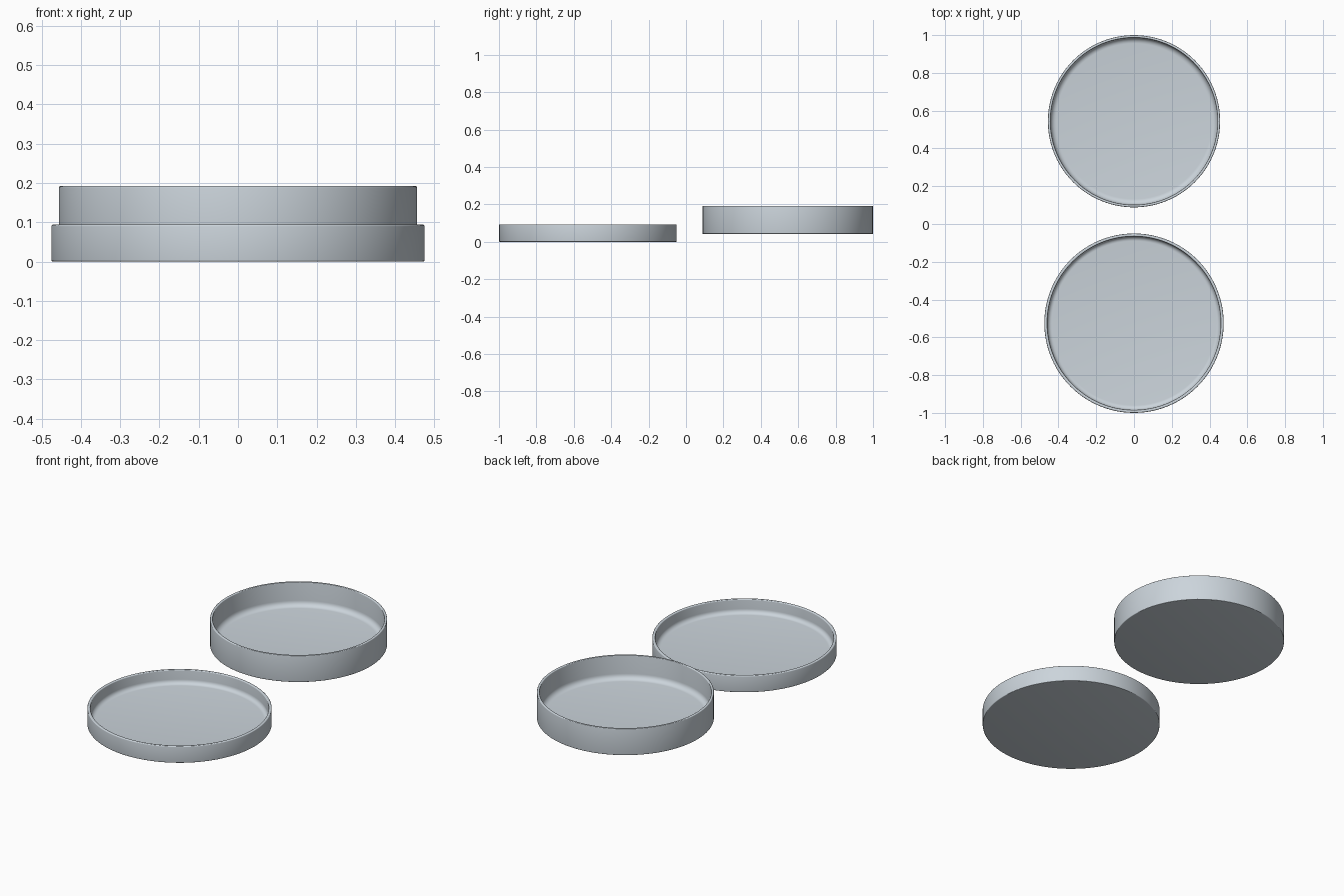
import bpy, bmesh, math

if "Cube" in bpy.data.objects:
    bpy.data.objects.remove(bpy.data.objects["Cube"])

glass = bpy.data.materials.new("pale_blue_grey")
glass.diffuse_color = (0.60, 0.66, 0.71, 1)
glass.use_nodes = True
glass.node_tree.nodes["Principled BSDF"].inputs["Base Color"].default_value = glass.diffuse_color

SEGS = 96


def arc(cx, cz, r, a0, a1, n=4):
    """Points on a circular arc, angles in degrees."""
    return [(cx + r * math.cos(math.radians(a0 + (a1 - a0) * i / n)),
             cz + r * math.sin(math.radians(a0 + (a1 - a0) * i / n)))
            for i in range(n + 1)]


def dish(name, radius, height, wall, floor, fillet, y, z):
    """Shallow round dish lathed from one closed wall profile."""
    e, t = 0.004, wall * 0.3
    inner = radius - wall
    prof = [(0, 0)]
    prof += arc(radius - e, e, e, -90, 0)                          # bottom edge
    prof += arc(radius - t, height - t, t, 0, 90)                  # outer rim
    prof += arc(inner + t, height - t, t, 90, 180)                 # inner rim
    prof += arc(inner - fillet, floor + fillet, fillet, 0, -90, 6)  # inside corner
    prof += [(0, floor)]
    bm = bmesh.new()
    vs = [bm.verts.new((r, 0, h)) for r, h in prof]
    edges = [bm.edges.new(p) for p in zip(vs, vs[1:])]
    bmesh.ops.spin(bm, geom=vs + edges, cent=(0, 0, 0), axis=(0, 0, 1),
                   angle=2 * math.pi, steps=SEGS, use_duplicate=False)
    bmesh.ops.remove_doubles(bm, verts=bm.verts, dist=1e-5)
    bmesh.ops.recalc_face_normals(bm, faces=bm.faces)
    me = bpy.data.meshes.new(name)
    bm.to_mesh(me)
    bm.free()
    me.materials.append(glass)
    ob = bpy.data.objects.new(name, me)
    ob.location = (0, y, z)
    bpy.context.collection.objects.link(ob)
    bpy.ops.object.select_all(action='DESELECT')
    ob.select_set(True)
    bpy.context.view_layer.objects.active = ob
    bpy.ops.object.shade_smooth_by_angle(angle=math.radians(40))


# wide shallow lid in front, deeper base behind and slightly raised
dish("dish_lid", 0.475, 0.094, 0.016, 0.016, 0.024, -0.525, 0.0)
dish("dish_base", 0.456, 0.150, 0.014, 0.016, 0.030, 0.544, 0.042)
